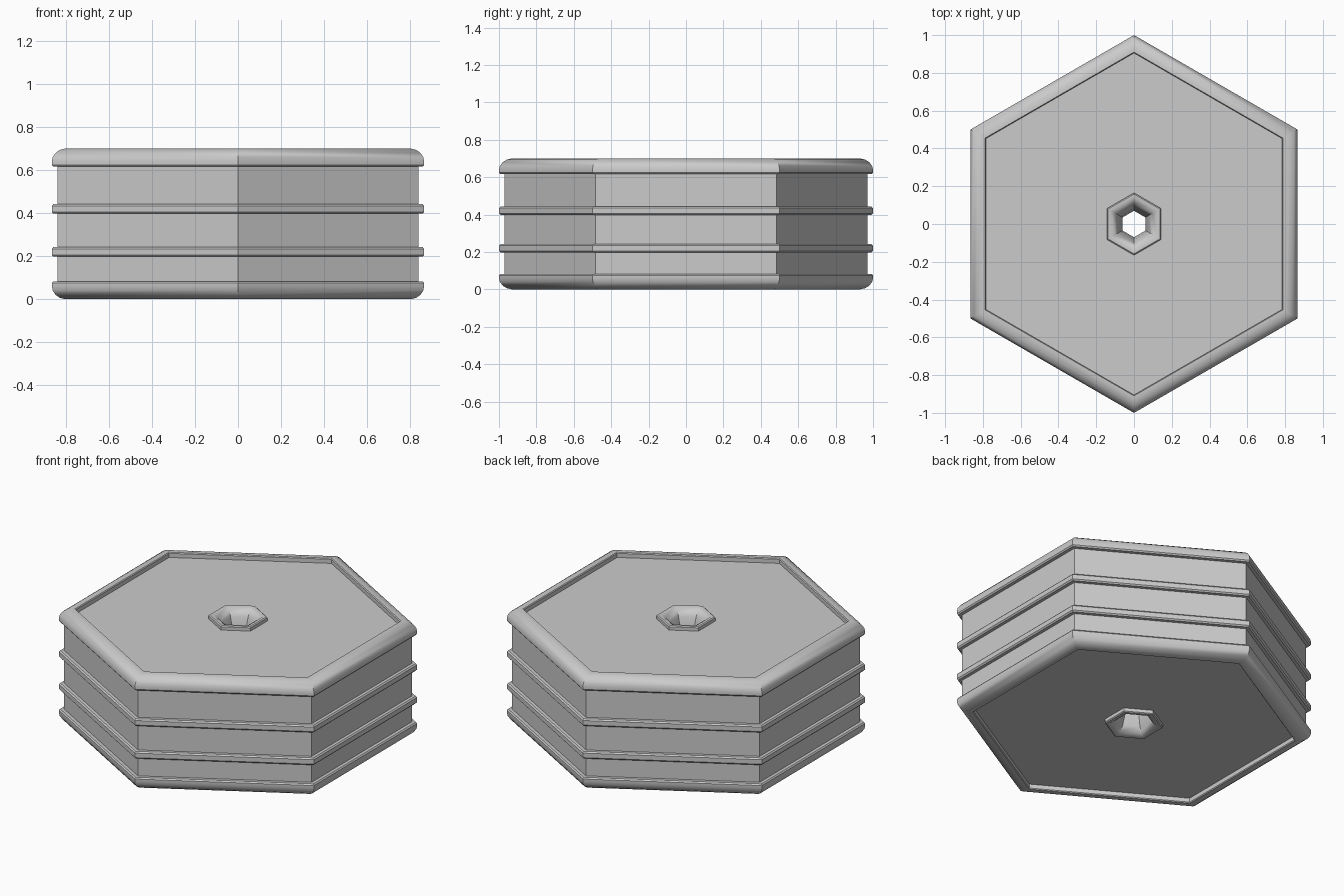
import bpy, bmesh, math

cube = bpy.data.objects.get("Cube")
if cube:
    bpy.data.objects.remove(cube, do_unlink=True)

SIDES = 6
HEIGHT = 0.70

grey = bpy.data.materials.new("light_grey")
grey.use_nodes = True
colour = (0.6, 0.6, 0.6, 1)
grey.diffuse_color = colour
grey.node_tree.nodes["Principled BSDF"].inputs["Base Color"].default_value = colour


def hex_ring(name, profile):
    """Sweep a closed (corner radius, z) profile around a hexagon."""
    bm = bmesh.new()
    rings = []
    for i in range(SIDES):
        a = math.pi / 2 + math.tau * i / SIDES
        rings.append([bm.verts.new((r * math.cos(a), r * math.sin(a), z)) for r, z in profile])
    n = len(profile)
    for i in range(SIDES):
        a, b = rings[i], rings[(i + 1) % SIDES]
        for j in range(n):
            k = (j + 1) % n
            bm.faces.new((a[j], b[j], b[k], a[k]))
    bmesh.ops.recalc_face_normals(bm, faces=bm.faces)
    mesh = bpy.data.meshes.new(name)
    bm.to_mesh(mesh)
    bm.free()
    mesh.materials.append(grey)
    obj = bpy.data.objects.new(name, mesh)
    bpy.context.collection.objects.link(obj)
    bpy.ops.object.select_all(action='DESELECT')
    obj.select_set(True)
    bpy.context.view_layer.objects.active = obj
    bpy.ops.object.shade_smooth_by_angle(angle=math.radians(35))
    return obj


def flipped(profile):
    return [(r, HEIGHT - z) for r, z in profile]


# Main drum with recessed end plates
hex_ring("drum_body", [(0.15, 0.03), (0.97, 0.03), (0.97, 0.67), (0.15, 0.67)])

# Rounded rims at both ends
rim = [(0.905, 0.64), (0.905, 0.695), (0.91, 0.70), (0.93, 0.70), (0.957, 0.694),
       (0.98, 0.68), (0.995, 0.66), (1.0, 0.64), (1.0, 0.625), (0.993, 0.617), (0.95, 0.617)]
hex_ring("top_rim", rim)
hex_ring("bottom_rim", flipped(rim))

# Raised bands around the sides
for name, z in (("lower_band", 0.22), ("upper_band", 0.42)):
    half = [(0.95, 0.022), (0.992, 0.022), (1.0, 0.014)]
    hex_ring(name, [(r, z + h) for r, h in half] + [(r, z - h) for r, h in reversed(half)])

# Central hub with a hole that flares at both ends
flare = [(0.165, 0.67), (0.165, 0.69), (0.158, 0.695), (0.14, 0.695),
         (0.115, 0.68), (0.098, 0.65), (0.082, 0.60), (0.07, 0.52)]
hex_ring("centre_hub", flare + flipped(flare)[::-1])
